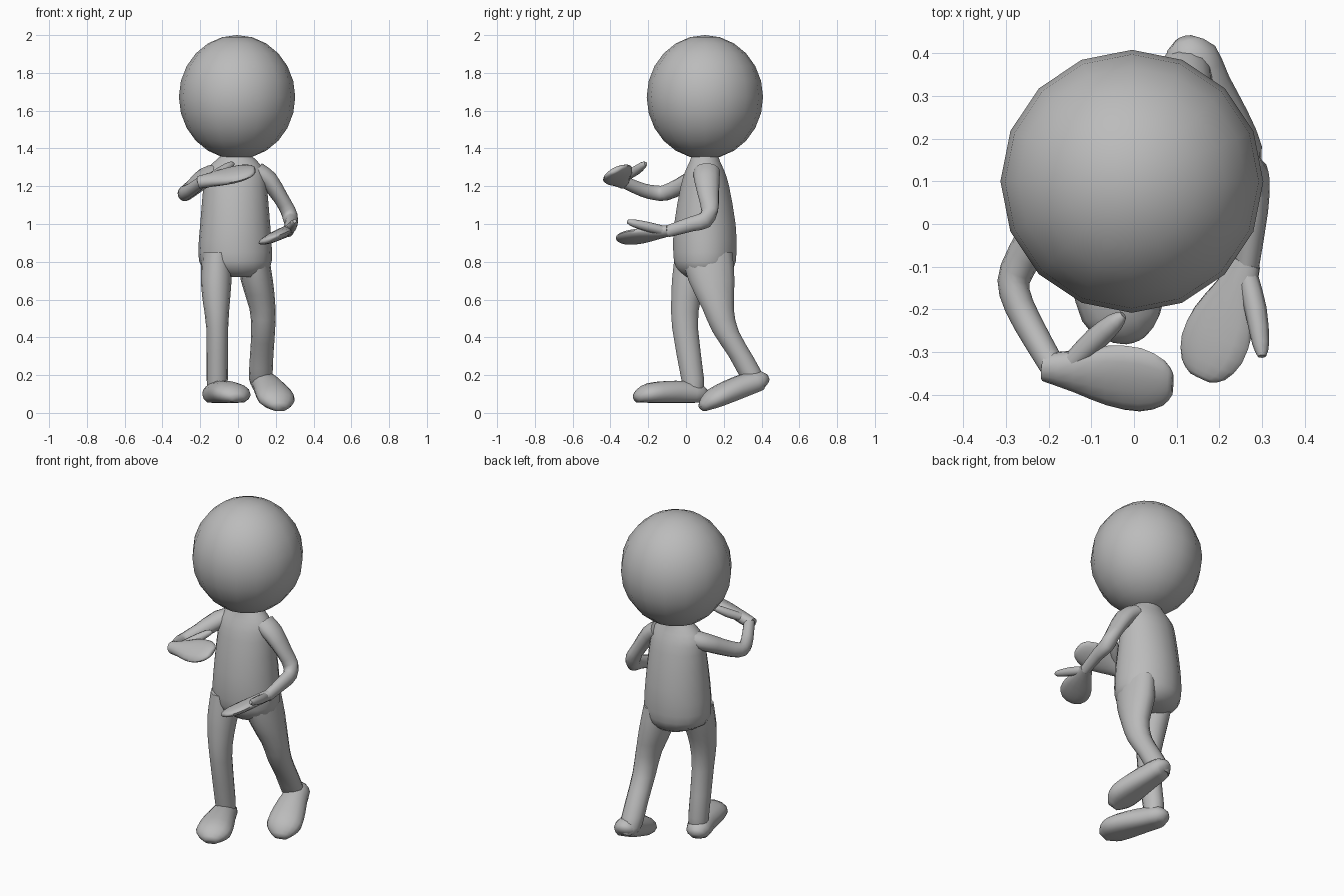
import bpy
import bmesh
from math import cos, sin, pi
from mathutils import Vector

default_cube = bpy.data.objects.get("Cube")
if default_cube:
    bpy.data.objects.remove(default_cube, do_unlink=True)

# One matte grey for the whole figure
grey = bpy.data.materials.new("plain grey")
grey.use_nodes = True
colour = (0.5, 0.5, 0.5, 1)
grey.diffuse_color = colour
grey.node_tree.nodes["Principled BSDF"].inputs["Base Color"].default_value = colour

X, Y, Z = Vector((1, 0, 0)), Vector((0, 1, 0)), Vector((0, 0, 1))


def finish(name, bm):
    """Turn a bmesh into a smooth, grey object."""
    bmesh.ops.recalc_face_normals(bm, faces=bm.faces)
    mesh = bpy.data.meshes.new(name)
    bm.to_mesh(mesh)
    bm.free()
    mesh.materials.append(grey)
    obj = bpy.data.objects.new(name, mesh)
    bpy.context.collection.objects.link(obj)
    bpy.ops.object.select_all(action="DESELECT")
    obj.select_set(True)
    bpy.context.view_layer.objects.active = obj
    bpy.ops.object.shade_smooth_by_angle(angle=pi / 3)
    return obj


def refine(rings):
    """Insert a smoothly interpolated ring between each pair of rings."""
    rows = [Vector(r) for r in rings]
    padded = [2 * rows[0] - rows[1]] + rows + [2 * rows[-1] - rows[-2]]
    result = []
    for before, a, b, after in zip(padded, padded[1:], padded[2:], padded[3:]):
        result += [a, (9 * (a + b) - before - after) / 16]
    return result + [rows[-1]]


def loft(name, rings, up=Z, level=False, sole=-1.0, sides=14):
    """Skin elliptical rings (x, y, z, half width, half height).

    Rings lie level, or square to the path with their height towards up.
    """
    rings = refine(rings)
    centres = [Vector(r[:3]) for r in rings]
    last = len(rings) - 1
    bm = bmesh.new()
    loops = []
    for i, ring in enumerate(rings):
        across, high = X, Y
        if not level:
            along = (centres[min(i + 1, last)] - centres[max(i - 1, 0)]).normalized()
            across = along.cross(up).normalized()
            high = across.cross(along)
        loop = []
        for k in range(sides):
            turn = 2 * pi * k / sides
            offset = across * ring[3] * cos(turn) + high * ring[4] * max(sin(turn), sole)
            loop.append(bm.verts.new(centres[i] + offset))
        loops.append(loop)
    for lower, upper in zip(loops, loops[1:]):
        for k in range(sides):
            n = (k + 1) % sides
            bm.faces.new((lower[k], lower[n], upper[n], upper[k]))
    bm.faces.new(loops[0])
    bm.faces.new(loops[-1])
    return finish(name, bm)


def shaped(name, start, end, profile, width, height, up=Z, sole=-1.0):
    """Loft along a straight line with a shared (position, width, height) profile."""
    start, end = Vector(start), Vector(end)
    rings = []
    for t, w, h in profile:
        centre = start.lerp(end, t)
        if sole > -1:
            centre += up * height * sole * (1 - h)  # keep the sole flat
        rings.append((*centre, width * w, height * h))
    return loft(name, rings, up, sole=sole)


# Head
bm = bmesh.new()
bmesh.ops.create_uvsphere(bm, u_segments=16, v_segments=12, radius=1)
bmesh.ops.scale(bm, vec=(0.308, 0.308, 0.328), verts=bm.verts)
bmesh.ops.translate(bm, vec=(-0.005, 0.1, 1.672), verts=bm.verts)
finish("head", bm)

# Torso, from neck to crotch
loft("torso", [
    (-.01, .1, 1.37, .07, .07),
    (-.01, .1, 1.335, .11, .08),
    (-.015, .1, 1.28, .155, .105),
    (-.015, .1, 1.2, .168, .13),
    (-.015, .1, 1, .185, .165),
    (-.015, .1, .85, .195, .17),
    (-.01, .1, .77, .18, .155),
    (.01, .1, .72, .11, .1),
], level=True, sides=18)

# Legs
loft("right_leg", [
    (-.11, .06, .85, .08, .12),
    (-.115, .025, .72, .082, .1),
    (-.115, 0, .6, .073, .08),
    (-.11, -.005, .45, .058, .07),
    (-.11, .035, .18, .056, .062),
    (-.11, .04, .1, .05, .05),
], level=True)
loft("left_leg", [
    (.08, .11, .85, .08, .14),
    (.1, .135, .7, .085, .125),
    (.13, .17, .55, .069, .085),
    (.133, .21, .43, .063, .072),
    (.125, .29, .3, .062, .066),
    (.12, .355, .18, .062, .065),
    (.125, .37, .14, .05, .05),
], level=True)

# Feet, heel to toe
FOOT = [(0, .3, .45), (.08, .65, .85), (.3, .75, 1), (.55, .92, 1),
        (.8, 1, .9), (.93, .75, .65), (1, .35, .35)]
shaped("right_foot", (-.14, .1, .105), (0, -.265, .105), FOOT, .1, .065, sole=-.8)
shaped("left_foot", (.12, .425, .185), (.225, .085, .055), FOOT, .1, .065, sole=-.8)

# Arms, shoulder to wrist
loft("right_arm", [
    (-.11, .1, 1.27, .06, .05),
    (-.17, .06, 1.25, .06, .05),
    (-.23, -.03, 1.2, .045, .045),
    (-.275, -.11, 1.165, .04, .042),
    (-.28, -.16, 1.165, .036, .04),
    (-.25, -.23, 1.18, .034, .036),
    (-.19, -.335, 1.225, .03, .032),
])
loft("left_arm", [
    (.1, .11, 1.28, .07, .05),
    (.16, .11, 1.235, .068, .05),
    (.225, .12, 1.14, .055, .04),
    (.265, .125, 1.07, .045, .04),
    (.28, .1, 1.02, .038, .045),
    (.28, .03, 1, .034, .04),
    (.265, -.1, .96, .028, .032),
])

# Hands, wrist to fingertips, flattened like mittens
HAND = [(0, .4, 1), (.25, .65, 1), (.5, .95, .95), (.75, 1, .85),
        (.93, .72, .6), (1, .35, .3)]
right_palm = Vector((-.2, -.5, 1)).normalized()
left_palm = Vector((-.4, 0, 1)).normalized()
shaped("right_hand", (-.21, -.335, 1.22), (.09, -.375, 1.285), HAND, .083, .034, right_palm)
shaped("left_hand", (.265, -.09, .965), (.155, -.36, .915), HAND, .083, .03, left_palm)

# Thumbs
loft("right_thumb", [
    (-.14, -.32, 1.25, .025, .025),
    (-.09, -.27, 1.28, .028, .026),
    (-.045, -.23, 1.31, .022, .02),
    (-.025, -.213, 1.32, .01, .01),
], sides=8)
loft("left_thumb", [
    (.265, -.12, .965, .025, .025),
    (.285, -.2, .985, .026, .026),
    (.297, -.28, 1.005, .02, .02),
    (.3, -.31, 1.015, .01, .01),
], sides=8)
